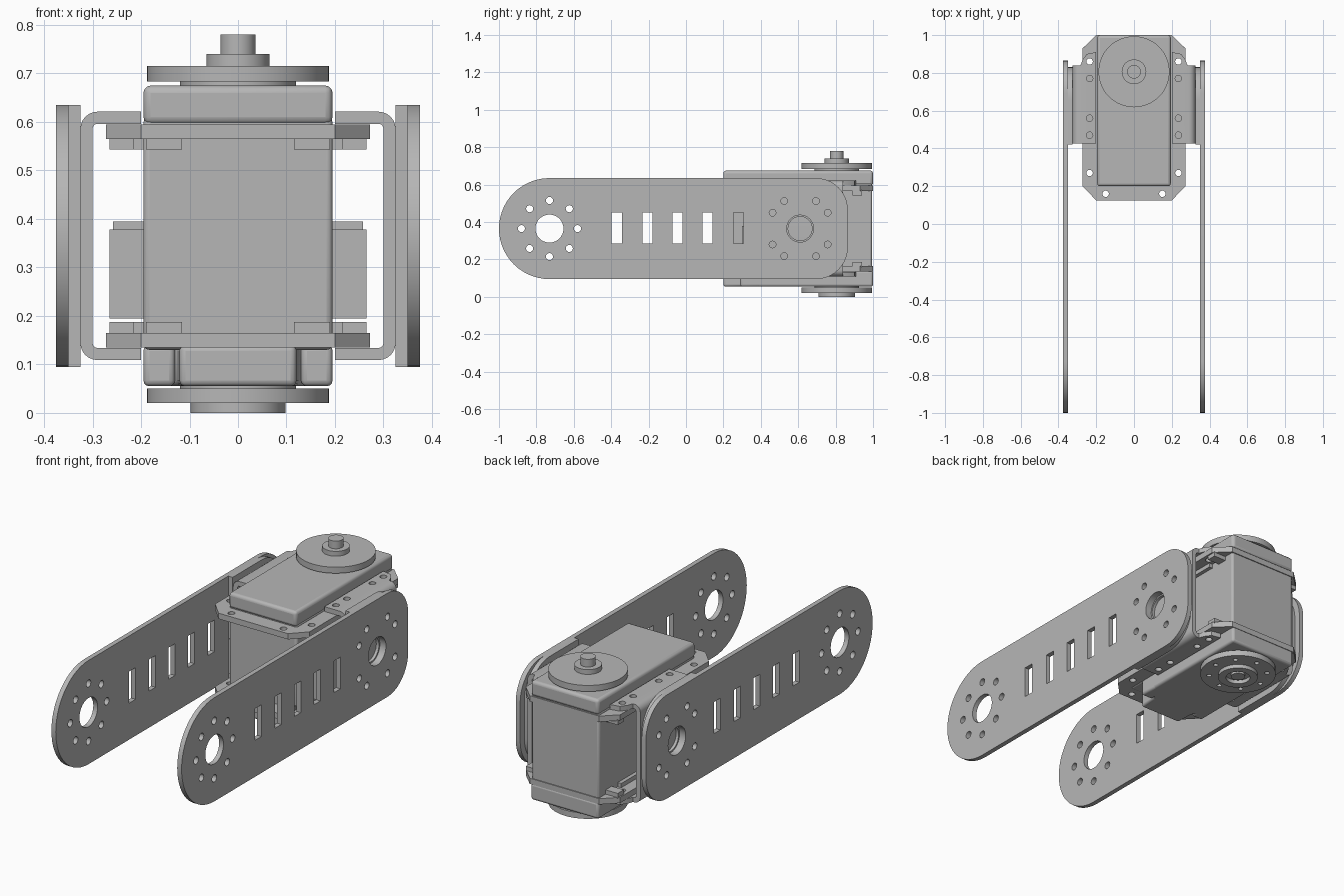
import bpy, bmesh
from math import sin, cos, pi, radians
from mathutils import Matrix

cube = bpy.data.objects.get("Cube")
if cube:
    bpy.data.objects.remove(cube)

grey = bpy.data.materials.new("satin_grey")
grey.use_nodes = True
grey.diffuse_color = (0.47, 0.47, 0.47, 1)
grey.node_tree.nodes["Principled BSDF"].inputs["Base Color"].default_value = grey.diffuse_color

MID_Z = 0.365          # symmetry height of the brackets
AXLE_Y = 0.806         # output shaft position
TO_X = Matrix(((0, 0, 1, 0), (1, 0, 0, 0), (0, 1, 0, 0), (0, 0, 0, 1)))    # (y, z) profile
TO_Y = Matrix(((1, 0, 0, 0), (0, 0, -1, 0), (0, 1, 0, 0), (0, 0, 0, 1)))   # (x, z) profile


def finish(obj, angle=35):
    if not obj.data.materials:
        obj.data.materials.append(grey)
    bpy.ops.object.select_all(action="DESELECT")
    obj.select_set(True)
    bpy.context.view_layer.objects.active = obj
    bpy.ops.object.shade_smooth_by_angle(angle=radians(angle))
    return obj


def add_mesh(name, mesh):
    obj = bpy.data.objects.new(name, mesh)
    bpy.context.collection.objects.link(obj)
    return obj


def circle(x, y, r, n=32):
    return [(x + r * cos(2 * pi * i / n), y + r * sin(2 * pi * i / n)) for i in range(n)]


def arc(x, y, r, a, b, n=10):
    return [(x + r * cos(radians(a + (b - a) * i / n)),
             y + r * sin(radians(a + (b - a) * i / n))) for i in range(n + 1)]


def rect(x0, x1, y0, y1):
    return [(x0, y0), (x1, y0), (x1, y1), (x0, y1)]


def slab(name, outline, lo, hi, holes=(), turn=Matrix()):
    """Flat outline with holes, given thickness from lo to hi."""
    curve = bpy.data.curves.new(name, "CURVE")
    curve.dimensions, curve.fill_mode = "2D", "BOTH"
    curve.extrude = (hi - lo) / 2
    for pts in [outline, *holes]:
        s = curve.splines.new("POLY")
        s.points.add(len(pts) - 1)
        for p, (x, y) in zip(s.points, pts):
            p.co = (x, y, 0, 1)
        s.use_cyclic_u = True
    tmp = add_mesh(name + "_outline", curve)
    bpy.context.view_layer.update()
    graph = bpy.context.evaluated_depsgraph_get()
    mesh = bpy.data.meshes.new_from_object(tmp.evaluated_get(graph))
    bpy.data.objects.remove(tmp)
    bm = bmesh.new()
    bm.from_mesh(mesh)
    bmesh.ops.remove_doubles(bm, verts=bm.verts, dist=1e-5)
    bm.transform(turn @ Matrix.Translation((0, 0, (lo + hi) / 2)))
    bmesh.ops.recalc_face_normals(bm, faces=bm.faces)
    bm.to_mesh(mesh)
    bm.free()
    return finish(add_mesh(name, mesh))


def prism(name, outline, lo, hi, bevel=0.0):
    """Solid upright prism with softened edges."""
    bm = bmesh.new()
    base = bm.faces.new([bm.verts.new((x, y, lo)) for x, y in outline])
    top = bmesh.ops.extrude_face_region(bm, geom=[base])["geom"]
    bmesh.ops.translate(bm, vec=(0, 0, hi - lo),
                        verts=[v for v in top if isinstance(v, bmesh.types.BMVert)])
    bmesh.ops.recalc_face_normals(bm, faces=bm.faces)
    mesh = bpy.data.meshes.new(name)
    bm.to_mesh(mesh)
    bm.free()
    obj = add_mesh(name, mesh)
    if bevel:
        mod = obj.modifiers.new("soft_edges", "BEVEL")
        mod.width, mod.segments = bevel, 3
        mod.limit_method, mod.angle_limit = "ANGLE", radians(30)
    return finish(obj)


def bolt_ring(x, y, dist, angles, r):
    return [circle(x + dist * cos(radians(a)), y + dist * sin(radians(a)), r, 16) for a in angles]


# Motor body
prism("motor_body", rect(-0.195, 0.195, 0.205, 0.995), 0.13, 0.61, 0.012)
prism("upper_case", rect(-0.195, 0.195, 0.2, 1.0), 0.595, 0.675, 0.015)
lower = [(-0.195, 1.0), (-0.195, 0.36), (-0.125, 0.3), (-0.12, 0.2)]
prism("lower_case", lower + [(-x, y) for x, y in reversed(lower)], 0.055, 0.14, 0.012)
for side, s in (("left", 1), ("right", -1)):
    prism(side + "_corner_post", rect(*sorted((s * 0.13, s * 0.195)), 0.29, 0.4), 0.055, 0.14, 0.012)
    prism(side + "_side_housing", rect(*sorted((s * 0.18, s * 0.265)), 0.3, 0.65), 0.195, 0.378)
    prism(side + "_housing_cap", rect(*sorted((s * 0.18, s * 0.258)), 0.31, 0.64), 0.378, 0.395)

# Mounting plates above and below the brackets' middle, with their tabs
half = [(0.2, 0.125), (0.272, 0.2), (0.272, 0.93), (0.2, 1.0)]
plate = half + [(-x, y) for x, y in reversed(half)]
plate_holes = [circle(s * x, y, 0.017, 16) for s in (1, -1)
               for x, y in ((0.235, 0.86), (0.235, 0.56), (0.235, 0.27), (0.15, 0.16))]
for level, d in (("upper", 1), ("lower", -1)):
    def span(a, b):
        return sorted((MID_Z + d * a, MID_Z + d * b))
    slab(level + "_mount_plate", plate, *span(0.2, 0.23), plate_holes)
    for side, s in (("left", 1), ("right", -1)):
        tag = f"{level}_{side}"
        prism(tag + "_front_tab", rect(*sorted((s * 0.115, s * 0.19)), 0.18, 0.22), *span(0.178, 0.205))
        prism(tag + "_rear_tab", rect(*sorted((s * 0.19, s * 0.265)), 0.89, 0.94), *span(0.178, 0.205))
        slab(tag + "_edge_rib", [(s * 0.19, 0.3), (s * 0.215, 0.3), (s * 0.215, 0.84), (s * 0.19, 0.84)],
             *span(0.178, 0.205))

# Output horn on top, idler horn underneath
for name, r, lo, hi in (("upper_horn_collar", 0.12, 0.67, 0.684), ("upper_horn_disc", 0.188, 0.683, 0.715),
                        ("upper_horn_boss", 0.065, 0.714, 0.74), ("shaft_tip", 0.036, 0.739, 0.78),
                        ("lower_horn_collar", 0.12, 0.045, 0.058), ("idler_hub", 0.035, 0.006, 0.03)):
    prism(name, circle(0, AXLE_Y, r, 48), lo, hi)
slab("lower_horn_disc", circle(0, AXLE_Y, 0.188, 48), 0.02, 0.05,
     bolt_ring(0, AXLE_Y, 0.145, range(0, 360, 45), 0.012))
slab("idler_ring", circle(0, AXLE_Y, 0.098, 48), 0.0, 0.021, [circle(0, AXLE_Y, 0.06)])

# Long side arms, spacers and C brackets
LOW, HIGH = 0.095, 0.635


def rounded_end(y):
    r = 0.17
    return arc(y - r, LOW + r, r, -90, 0) + arc(y - r, HIGH - r, r, 0, 90)


arm = rounded_end(0.865) + arc(-0.73, MID_Z, 0.27, 90, 270, 28)
slots = [rect(y - 0.027, y + 0.027, 0.285, 0.45) for y in (-0.37, -0.206, -0.045, 0.115, 0.28)]
pivot = [circle(0.61, MID_Z, 0.072)] + bolt_ring(0.61, MID_Z, 0.17, (30, 60, 120, 150, 210, 240, 300, 330), 0.018)
tip = [circle(-0.73, MID_Z, 0.075)] + bolt_ring(-0.73, MID_Z, 0.15, range(0, 360, 45), 0.019)
spacer = rounded_end(0.83) + [(0.42, HIGH), (0.42, LOW)]

# C section: outer skin, then the inner skin back again
R, T, X0, X1, Z0, Z1 = 0.035, 0.025, 0.2, 0.325, 0.109, 0.621
section = ([(X0, Z0)] + arc(X1 - R, Z0 + R, R, -90, 0, 6) + arc(X1 - R, Z1 - R, R, 0, 90, 6) + [(X0, Z1), (X0, Z1 - T)]
           + arc(X1 - R, Z1 - R, R - T, 90, 0, 4) + arc(X1 - R, Z0 + R, R - T, 0, -90, 4) + [(X0, Z0 + T)])

for side, s in (("left", 1), ("right", -1)):
    slab(side + "_arm", arm, *sorted((s * 0.35, s * 0.375)), slots + pivot + tip, TO_X)
    slab(side + "_spacer", spacer, *sorted((s * 0.325, s * 0.35)), pivot, TO_X)
    slab(side + "_pivot_ring", circle(0.61, MID_Z, 0.072), *sorted((s * 0.325, s * 0.34)),
         [circle(0.61, MID_Z, 0.064)], TO_X)
    bracket = slab(side + "_c_bracket", [(s * x, z) for x, z in section], -0.84, -0.425, (), TO_Y)
    cutter = bpy.data.meshes.new(side + "_bolt_cutter")
    bm = bmesh.new()
    for y in (0.47, 0.56, 0.77):
        bmesh.ops.create_cone(bm, cap_ends=True, segments=16, radius1=0.017, radius2=0.017, depth=1,
                              matrix=Matrix.Translation((s * 0.235, y, MID_Z)))
    bm.to_mesh(cutter)
    bm.free()
    cut = add_mesh(side + "_bolt_cutter", cutter)
    cut.hide_render = True
    cut.hide_set(True)
    mod = bracket.modifiers.new("bolt_holes", "BOOLEAN")
    mod.object, mod.operation, mod.solver = cut, "DIFFERENCE", "EXACT"
    # Lobe of the bracket flange around the rear bolt
    for level, z in (("upper", Z1 - T), ("lower", Z0)):
        ear = [(s * x, y) for x, y in ((0.2, 0.835), (0.285, 0.835), (0.272, 0.87), (0.25, 0.9), (0.2, 0.91))]
        slab(f"{level}_{side}_bracket_ear", ear, z, z + T, [circle(s * 0.235, 0.86, 0.017, 16)])
